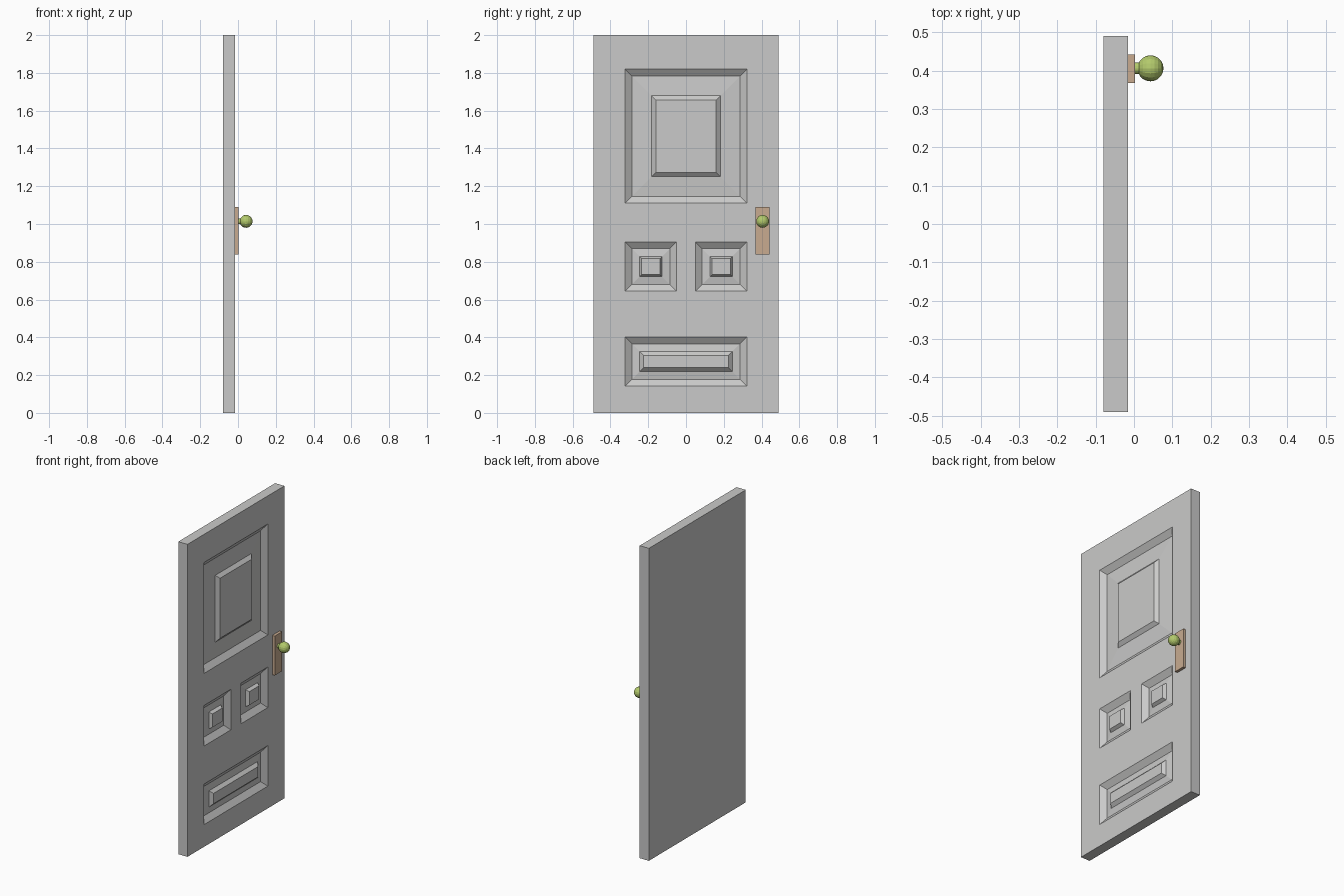
import bpy, bmesh, math
from mathutils import Matrix

if "Cube" in bpy.data.objects:
    bpy.data.objects.remove(bpy.data.objects["Cube"])


def material(name, rgb):
    m = bpy.data.materials.new(name)
    m.diffuse_color = (*rgb, 1)
    m.use_nodes = True
    m.node_tree.nodes["Principled BSDF"].inputs["Base Color"].default_value = m.diffuse_color
    return m


GREY = material("door grey", (0.59, 0.59, 0.585))
TAN = material("plate tan", (0.58, 0.41, 0.28))
GREEN = material("knob green", (0.45, 0.59, 0.15))


def finish(bm, name, mat):
    bmesh.ops.recalc_face_normals(bm, faces=bm.faces[:])
    me = bpy.data.meshes.new(name)
    bm.to_mesh(me)
    bm.free()
    me.materials.append(mat)
    ob = bpy.data.objects.new(name, me)
    bpy.context.collection.objects.link(ob)
    return ob


# Door slab: a gridded face whose panel cells are merged and inset
FRONT, BACK = -0.015, -0.08
ys = [-0.49, -0.323, -0.05, 0.05, 0.323, 0.49]
zs = [0, 0.142, 0.402, 0.645, 0.905, 1.11, 1.82, 2.0]
bm = bmesh.new()
grid = [[bm.verts.new((FRONT, y, z)) for z in zs] for y in ys]
cells = {}
for i in range(len(ys) - 1):
    for j in range(len(zs) - 1):
        cells[i, j] = bm.faces.new((grid[i][j], grid[i + 1][j],
                                    grid[i + 1][j + 1], grid[i][j + 1]))

# Panels: grid columns, grid row, width of the sloped field, width of the inner step
panels = [((1, 2, 3), 5, 0.105, 0.022),
          ((1,), 3, 0.04, 0.011),
          ((3,), 3, 0.04, 0.011),
          ((1, 2, 3), 1, 0.042, 0.019)]
for cols, row, field, step in panels:
    faces = [cells[c, row] for c in cols]
    if len(faces) > 1:
        faces = bmesh.ops.dissolve_faces(bm, faces=faces)["region"]
    for width, depth in ((0.036, -0.026), (field, 0.007), (step, 0.019)):
        bmesh.ops.inset_individual(bm, faces=faces, thickness=width,
                                   depth=depth, use_even_offset=True)

# Slab edges and flat back
rim = [e for e in bm.edges if e.is_boundary]
new = bmesh.ops.extrude_edge_only(bm, edges=rim)["geom"]
for v in new:
    if isinstance(v, bmesh.types.BMVert):
        v.co.x = BACK
bmesh.ops.holes_fill(bm, edges=[e for e in bm.edges if e.is_boundary], sides=0)
finish(bm, "door_slab", GREY)

# Lock plate
KY, KZ = 0.406, 1.014
bm = bmesh.new()
bmesh.ops.create_cube(bm, size=1, matrix=Matrix.Translation((-0.0065, 0.405, 0.964))
                      @ Matrix.Diagonal((0.019, 0.074, 0.252, 1)))
finish(bm, "lock_plate", TAN)

# Knob and its neck, both turned about the x axis
turn = Matrix.Rotation(math.radians(90), 4, 'Y')
bm = bmesh.new()
bmesh.ops.create_cone(bm, cap_ends=True, segments=16, radius1=0.015, radius2=0.015,
                      depth=0.024, matrix=Matrix.Translation((0.012, KY, KZ)) @ turn)
finish(bm, "knob_neck", GREEN)
bm = bmesh.new()
bmesh.ops.create_uvsphere(bm, u_segments=16, v_segments=10, radius=0.034,
                          matrix=Matrix.Translation((0.043, KY, KZ)) @ turn)
finish(bm, "door_knob", GREEN)
